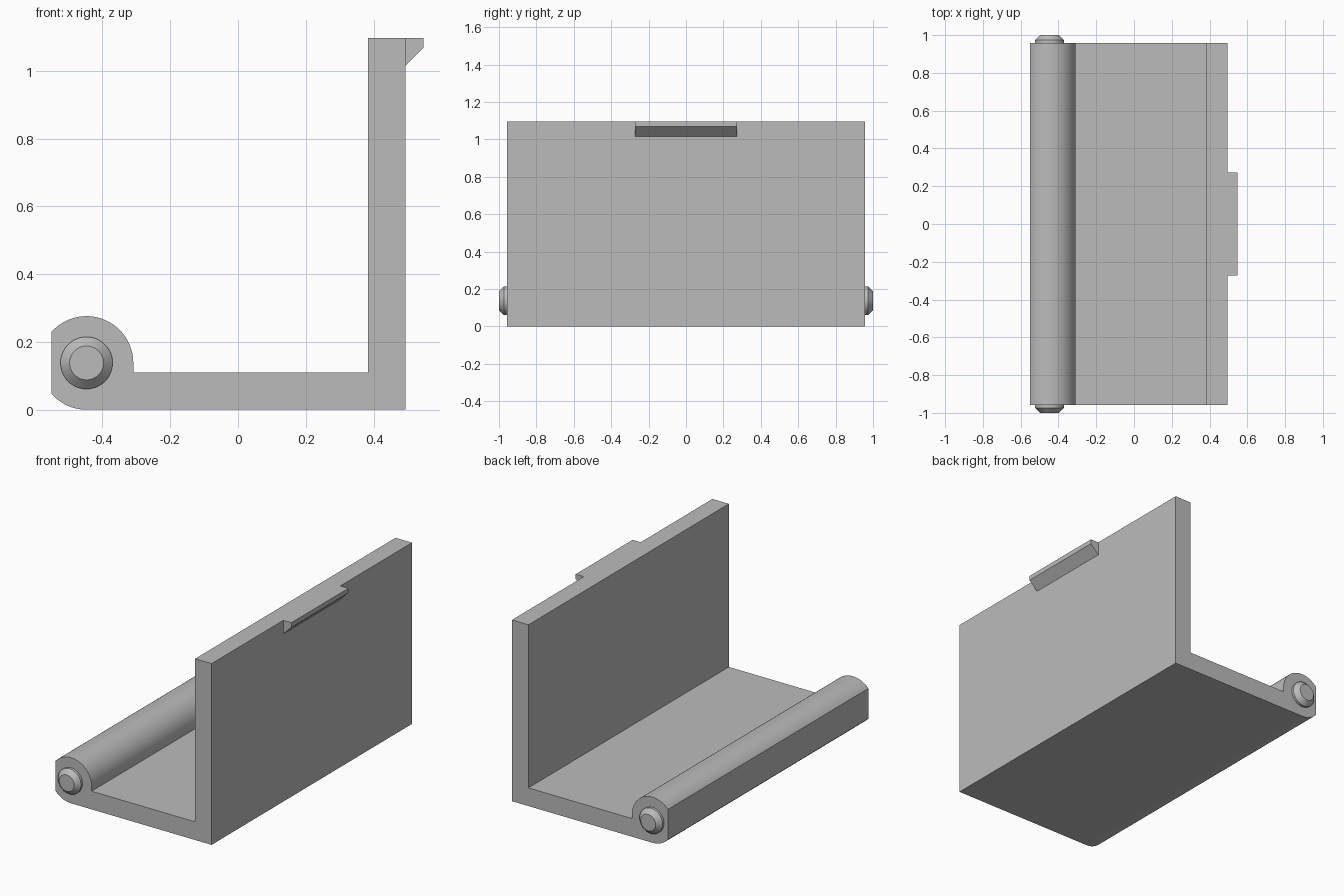
import bpy, bmesh
from math import acos, asin, cos, sin, pi, radians

cube = bpy.data.objects.get("Cube")
if cube:
    bpy.data.objects.remove(cube, do_unlink=True)

grey = bpy.data.materials.new("plain grey")
grey.use_nodes = True
colour = (0.5, 0.5, 0.5, 1)
grey.diffuse_color = colour
grey.node_tree.nodes["Principled BSDF"].inputs["Base Color"].default_value = colour

HALF = 0.958                 # half length of the bracket
CX, CZ, R = -0.447, 0.138, 0.138   # hinge barrel axis and radius
LEFT, RIGHT, TOP = -0.55, 0.494, 1.097
THICK = 0.11


def finish(name, bm):
    bmesh.ops.recalc_face_normals(bm, faces=bm.faces)
    mesh = bpy.data.meshes.new(name)
    bm.to_mesh(mesh)
    bm.free()
    mesh.materials.append(grey)
    obj = bpy.data.objects.new(name, mesh)
    bpy.context.collection.objects.link(obj)
    bpy.ops.object.select_all(action='DESELECT')
    obj.select_set(True)
    bpy.context.view_layer.objects.active = obj
    bpy.ops.object.shade_smooth_by_angle(angle=radians(30))
    return obj


def extrude_profile(name, points, half):
    """Extrude an x-z outline along y, centred on y = 0."""
    bm = bmesh.new()
    face = bm.faces.new([bm.verts.new((x, -half, z)) for x, z in points])
    out = bmesh.ops.extrude_face_region(bm, geom=[face])
    moved = [v for v in out["geom"] if isinstance(v, bmesh.types.BMVert)]
    bmesh.ops.translate(bm, verts=moved, vec=(0, 2 * half, 0))
    return finish(name, bm)


def arc(start, end, steps):
    angles = [start + (end - start) * i / steps for i in range(steps + 1)]
    return [(CX + R * cos(a), CZ + R * sin(a)) for a in angles]


# L-shaped bracket with a hinge barrel trimmed flat on its outer side
flat = acos((LEFT - CX) / R)
outline = [(CX + R, THICK)]
outline += arc(0, flat, 32)
outline += arc(2 * pi - flat, 1.5 * pi, 12)
outline += [(RIGHT, 0), (RIGHT, TOP), (RIGHT - THICK, TOP), (RIGHT - THICK, THICK)]
extrude_profile("hinged_bracket", outline, HALF)

# Wedge-shaped catch on the upper edge
extrude_profile("catch", [(RIGHT, 1.015), (0.548, 1.069), (0.548, TOP), (RIGHT, TOP)], 0.272)


# Chamfered pin ends standing out of the barrel
def pin(name, side):
    bm = bmesh.new()
    rings = []
    for radius, y in ((0.077, HALF), (0.077, 0.973), (0.05, 1.0)):
        rings.append([bm.verts.new((CX + radius * cos(2 * pi * i / 48), side * y,
                                    CZ + radius * sin(2 * pi * i / 48)))
                      for i in range(48)])
    for low, high in zip(rings, rings[1:]):
        for i in range(48):
            j = (i + 1) % 48
            bm.faces.new((low[i], low[j], high[j], high[i]))
    bm.faces.new(rings[0])
    bm.faces.new(rings[-1])
    return finish(name, bm)


pin("front_pin", -1)
pin("back_pin", 1)
